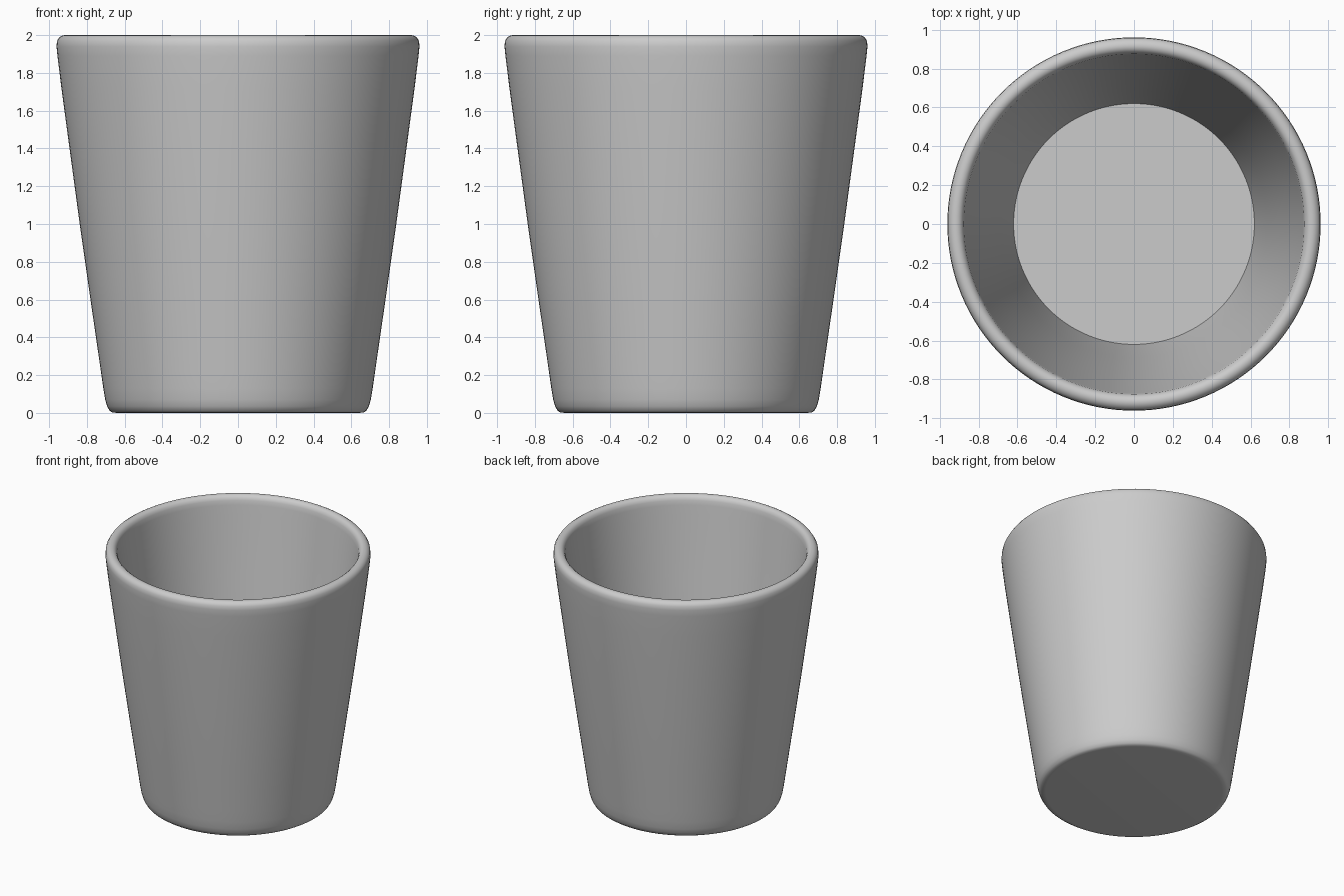
import bpy, bmesh, math

if "Cube" in bpy.data.objects:
    bpy.data.objects.remove(bpy.data.objects["Cube"])

# Cup cross-section (radius, height): underside, outer wall, rounded rim, inner wall, floor
profile = [
    (0, 0), (0.64, 0), (0.665, 0.002), (0.68, 0.012), (0.693, 0.035), (0.703, 0.07),
    (0.713, 0.13), (0.726, 0.22), (0.752, 0.40), (0.784, 0.62), (0.838, 1.0),
    (0.892, 1.40), (0.935, 1.72), (0.956, 1.89), (0.961, 1.94), (0.958, 1.97),
    (0.947, 1.988), (0.93, 1.998), (0.915, 2.0), (0.90, 1.997), (0.885, 1.985),
    (0.876, 1.965), (0.871, 1.93), (0.862, 1.86), (0.80, 1.40), (0.744, 1.0),
    (0.688, 0.58), (0.648, 0.28), (0.62, 0.10), (0, 0.10),
]

# Spin the section around z
bm = bmesh.new()
verts = [bm.verts.new((r, 0, z)) for r, z in profile]
edges = [bm.edges.new(pair) for pair in zip(verts, verts[1:])]
bmesh.ops.spin(bm, geom=verts + edges, cent=(0, 0, 0), axis=(0, 0, 1),
               angle=math.tau, steps=128, use_merge=False)
bmesh.ops.remove_doubles(bm, verts=bm.verts, dist=0.0001)
bmesh.ops.recalc_face_normals(bm, faces=bm.faces)
mesh = bpy.data.meshes.new("cup")
bm.to_mesh(mesh)
bm.free()

cup = bpy.data.objects.new("cup", mesh)
bpy.context.collection.objects.link(cup)
bpy.context.view_layer.objects.active = cup
cup.select_set(True)
bpy.ops.object.shade_smooth_by_angle(angle=math.radians(40))
